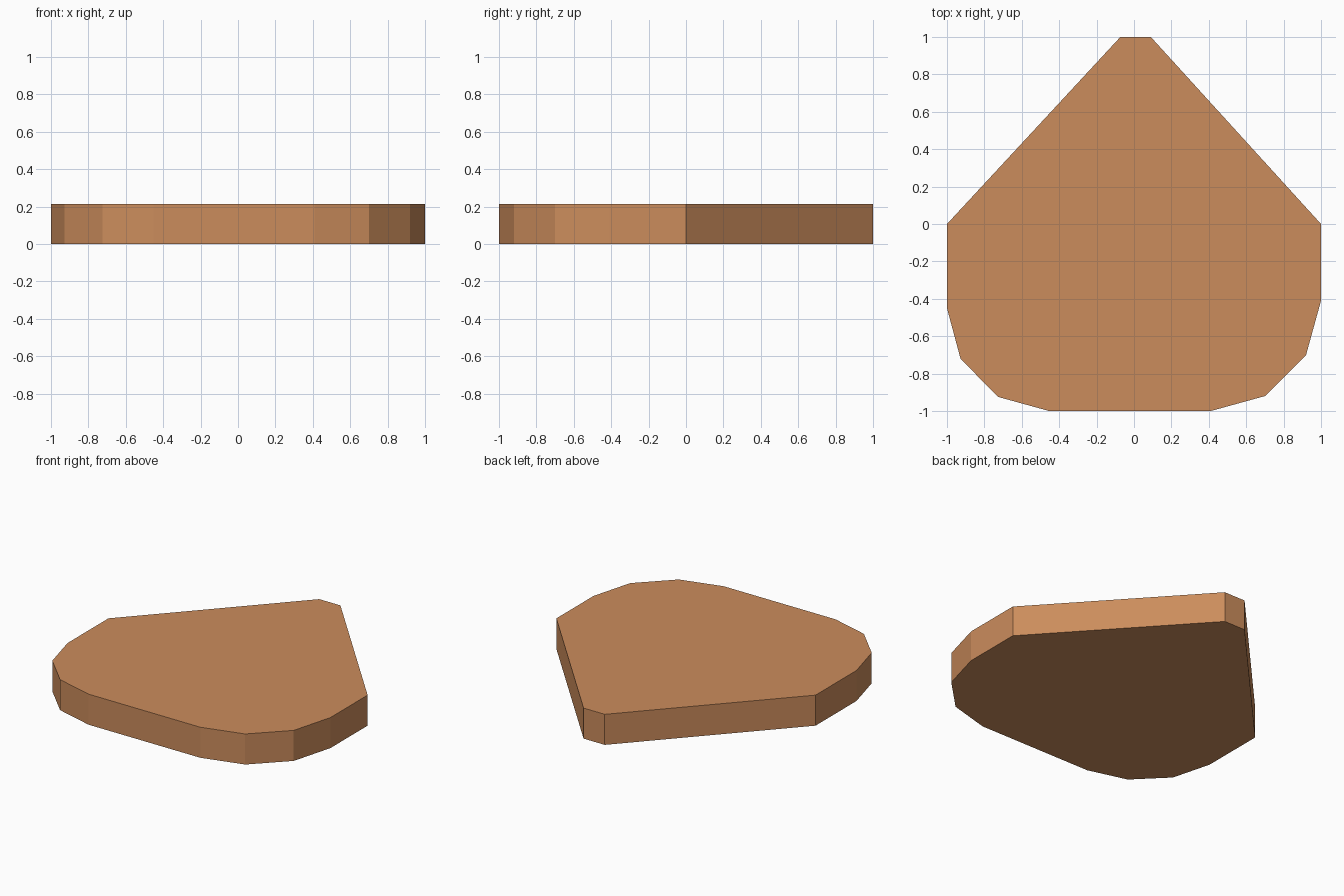
import bpy, bmesh

if "Cube" in bpy.data.objects:
    bpy.data.objects.remove(bpy.data.objects["Cube"])

HEIGHT = 0.213

# Outline: pointed back with a clipped tip, rounded front corners
outline = [(-0.073, 1), (-1, 0), (-1, -0.45), (-0.927, -0.722), (-0.725, -0.925),
           (-0.453, -1), (0.41, -1), (0.70, -0.92), (0.92, -0.70), (1, -0.41),
           (1, 0), (0.09, 1)]

wood = bpy.data.materials.new("warm tan")
wood.diffuse_color = (0.60, 0.265, 0.108, 1)
wood.use_nodes = True
wood.node_tree.nodes["Principled BSDF"].inputs["Base Color"].default_value = wood.diffuse_color

# Slab: the outline extruded straight up
bm = bmesh.new()
base = bm.faces.new([bm.verts.new((x, y, 0)) for x, y in outline])
top = bmesh.ops.extrude_face_region(bm, geom=[base], use_keep_orig=True)
bmesh.ops.translate(bm, vec=(0, 0, HEIGHT),
                    verts=[g for g in top["geom"] if isinstance(g, bmesh.types.BMVert)])
bmesh.ops.recalc_face_normals(bm, faces=bm.faces)

mesh = bpy.data.meshes.new("slab")
bm.to_mesh(mesh)
bm.free()
mesh.materials.append(wood)
slab = bpy.data.objects.new("slab", mesh)
bpy.context.collection.objects.link(slab)
